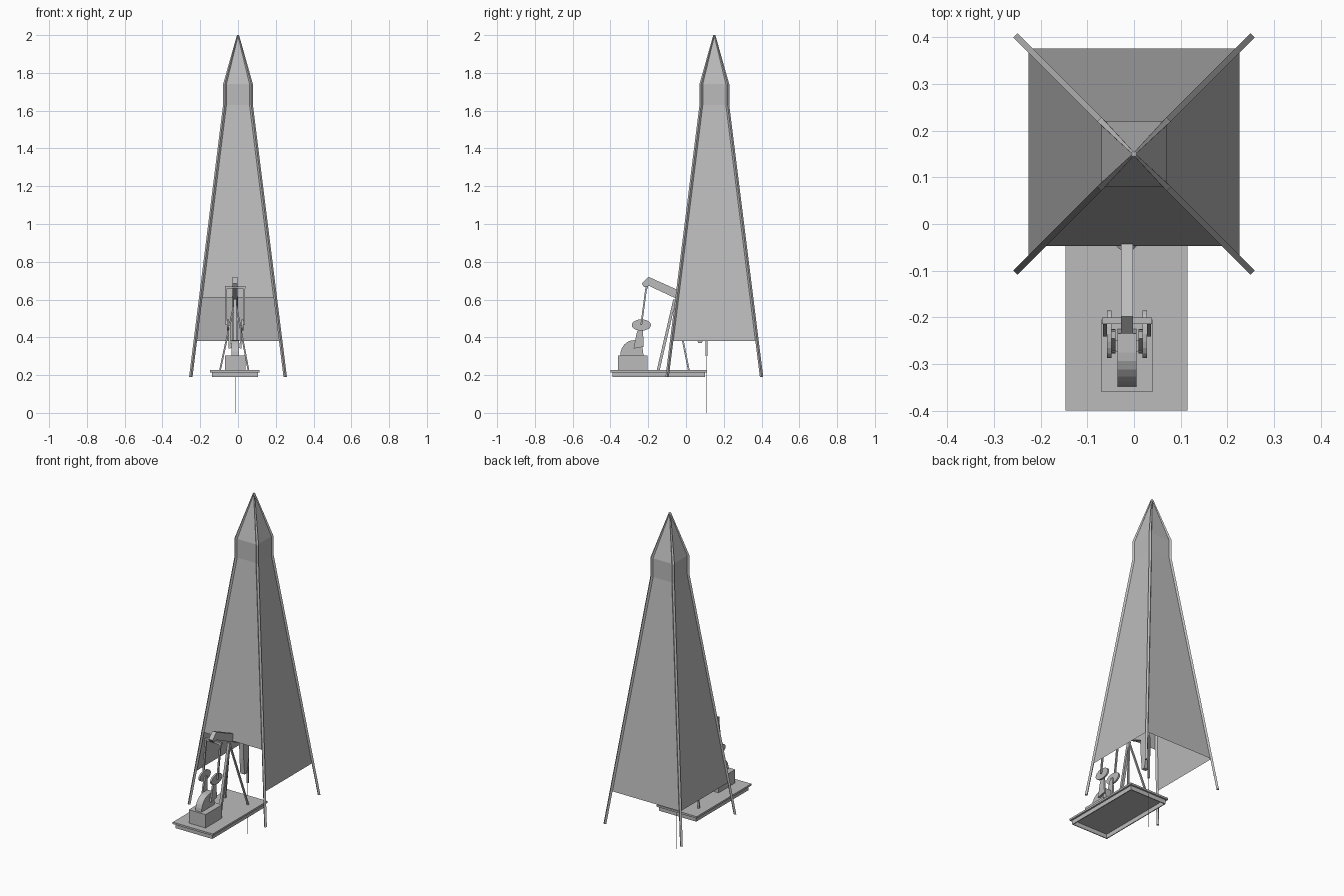
import bpy, bmesh, math
from mathutils import Vector

if "Cube" in bpy.data.objects:
    bpy.data.objects.remove(bpy.data.objects["Cube"])

grey = bpy.data.materials.new("plain grey")
grey.diffuse_color = (0.5, 0.5, 0.5, 1)
grey.use_nodes = True
grey.node_tree.nodes["Principled BSDF"].inputs["Base Color"].default_value = grey.diffuse_color
CX = -0.015   # centre line of the pump
TY = 0.15     # centre of the tower in y


def make(name, verts, faces, closed=True):
    bm = bmesh.new()
    vs = [bm.verts.new(v) for v in verts]
    for f in faces:
        bm.faces.new([vs[i] for i in f])
    if closed:
        bmesh.ops.recalc_face_normals(bm, faces=bm.faces)
    me = bpy.data.meshes.new(name)
    bm.to_mesh(me)
    bm.free()
    me.materials.append(grey)
    ob = bpy.data.objects.new(name, me)
    bpy.context.collection.objects.link(ob)
    return ob


def loft(name, rings, caps=True):
    """Join rings with the same number of points."""
    n = len(rings[0])
    verts = [p for r in rings for p in r]
    faces = [(k * n + i, k * n + (i + 1) % n, (k + 1) * n + (i + 1) % n, (k + 1) * n + i)
             for k in range(len(rings) - 1) for i in range(n)]
    if caps:
        faces += [tuple(range(n)), tuple(range(len(verts) - n, len(verts)))]
    return make(name, verts, faces)


def plate(name, profile, x0, x1):
    """Side profile in (y, z), extruded along x."""
    return loft(name, [[(x, y, z) for y, z in profile] for x in (x0, x1)])


def box(name, x0, x1, y0, y1, z0, z1):
    return plate(name, [(y0, z0), (y1, z0), (y1, z1), (y0, z1)], x0, x1)


def bar(name, a, b, w):
    """Square bar between two points."""
    a, b = Vector(a), Vector(b)
    d = (b - a).normalized()
    u = d.cross(Vector((0, 1, 0)) if abs(d.y) < 0.9 else Vector((1, 0, 0))).normalized() * w / 2
    v = d.cross(u).normalized() * w / 2
    return loft(name, [[p + u + v, p - u + v, p - u - v, p + u - v] for p in (a, b)])


def half(z):
    """Half width of the tapering tower body."""
    return 0.25 + (0.07 - 0.25) * (z - 0.19) / (1.63 - 0.19)


# Tower cladding: four thin sheets, the front one ending higher
for i, name in enumerate(("front", "right", "back", "left")):
    a = i * math.pi / 2
    c, s = round(math.cos(a)), round(math.sin(a))
    low = 0.61 if i == 0 else 0.38
    verts = []
    for h, z in ((half(low), low), (0.07, 1.63), (0.07, 1.74)):
        for x in (-h, h):
            verts.append((x * c + h * s, TY + x * s - h * c, z))
    verts.append((0, TY, 1.995))
    make(name + "_cladding", verts, [(0, 1, 3, 2), (2, 3, 5, 4), (4, 5, 6)], False)

# Corner legs running up to the peak
for sx in (-1, 1):
    for sy in (-1, 1):
        rings = []
        for h, z in ((0.25, 0.19), (0.07, 1.63), (0.07, 1.74), (0.002, 2.0)):
            r = 0.0075 if z < 1.9 else 0.003
            along, across = Vector((sx, sy, 0)) * r * 0.6, Vector((-sy, sx, 0)) * r * 0.6
            p = Vector((sx * h, TY + sy * h, z))
            rings.append([p + along + across, p - along + across,
                          p - along - across, p + along - across])
        loft("tower_leg", rings)

# Platform: top slab on a skirt that is open underneath
box("platform_slab", -0.147, 0.115, -0.40, 0.11, 0.215, 0.226)
box("skirt_front", -0.137, 0.105, -0.39, -0.385, 0.19, 0.215)
box("skirt_back", -0.137, 0.105, 0.095, 0.10, 0.19, 0.215)
box("skirt_left", -0.137, -0.132, -0.385, 0.095, 0.19, 0.215)
box("skirt_right", 0.10, 0.105, -0.385, 0.095, 0.19, 0.215)

# Pump base and rounded gearbox
box("pump_base", -0.07, 0.04, -0.36, -0.205, 0.226, 0.305)
curve = [(-0.275 - 0.073 * math.sin(math.radians(t)), 0.305 + 0.08 * math.cos(math.radians(t)))
         for t in range(0, 91, 15)]
plate("gearbox", [(-0.225, 0.305), (-0.235, 0.385)] + curve, CX - 0.02, CX + 0.02)
bar("crank_shaft", (CX - 0.032, -0.262, 0.355), (CX + 0.032, -0.262, 0.355), 0.025)

# Cranks, counterweights and connecting arms on both sides
for s in (-1, 1):
    def side(name, profile, a, b):
        plate(name, profile, CX + s * a, CX + s * b)
    side("crank", [(-0.278, 0.34), (-0.225, 0.35), (-0.226, 0.40),
                   (-0.23, 0.465), (-0.245, 0.465), (-0.262, 0.42)], 0.025, 0.034)
    side("counterweight", [(-0.236 + 0.051 * math.cos(k * math.pi / 10),
                            0.465 + 0.03 * math.sin(k * math.pi / 10))
                           for k in range(20)], 0.033, 0.043)
    bar("connecting_arm", (CX + s * 0.047, -0.237, 0.465), (CX + s * 0.047, -0.21, 0.665), 0.009)
bar("equalizer_bar", (CX - 0.054, -0.207, 0.665), (CX + 0.054, -0.207, 0.665), 0.014)

# Walking beam with its curved head inside the tower
plate("walking_beam", [(-0.235, 0.685), (-0.198, 0.72), (0.07, 0.60),
                       (0.06, 0.553), (-0.195, 0.672), (-0.222, 0.667)], CX - 0.013, CX + 0.013)
plate("beam_head", [(0.05, 0.61), (0.085, 0.62), (0.105, 0.55), (0.104, 0.46),
                    (0.085, 0.37), (0.063, 0.37), (0.055, 0.46)], CX - 0.014, CX + 0.014)

# Tripod carrying the beam
top = (CX, -0.06, 0.60)
bar("tripod_front_leg", (CX, -0.147, 0.226), top, 0.015)
for x in (-0.095, 0.055):
    bar("tripod_rear_leg", (x, 0.015, 0.226), top, 0.009)

# Hanger and the thin rod going down to the ground
bar("hanger", (-0.012, 0.108, 0.30), (-0.012, 0.108, 0.56), 0.009)
bar("pump_rod", (-0.012, 0.108, 0.0), (-0.012, 0.108, 0.30), 0.003)
